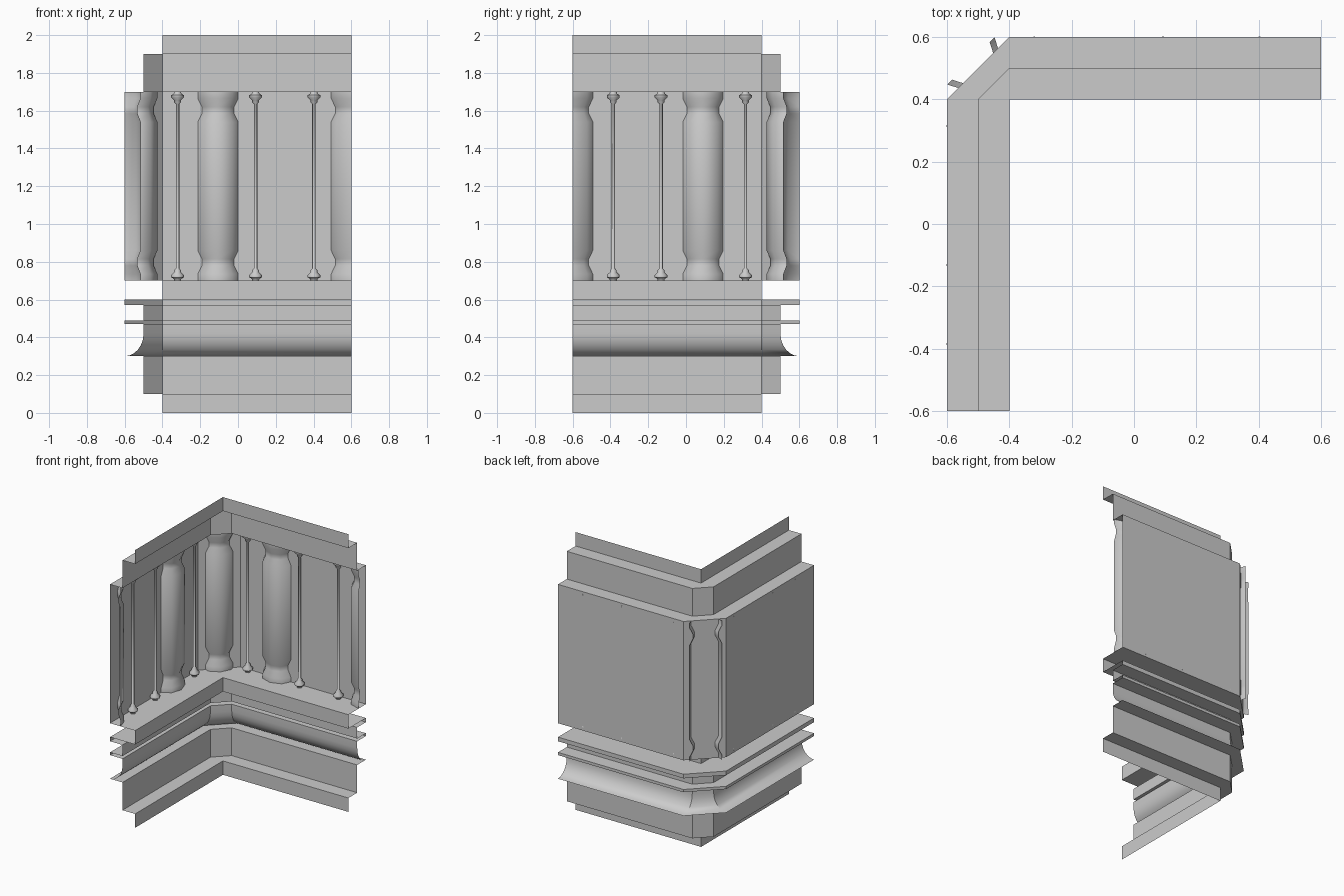
import bpy, bmesh, math
from math import sin, cos, pi
from mathutils import Vector

old = bpy.data.objects.get("Cube")
if old:
    bpy.data.objects.remove(old)

# Single grey stone material
stone = bpy.data.materials.new("grey_stone")
stone.use_nodes = True
GREY = (0.6, 0.6, 0.6, 1)
stone.diffuse_color = GREY
stone.node_tree.nodes["Principled BSDF"].inputs["Base Color"].default_value = GREY


def grid_object(name, rows, angle, closed=False):
    """Skin rows of points into a sheet, smoothed below the given angle."""
    bm = bmesh.new()
    vrows = [[bm.verts.new(p) for p in row] for row in rows]
    for a, b in zip(vrows, vrows[1:]):
        n = len(a)
        for i in range(n if closed else n - 1):
            j = (i + 1) % n
            bm.faces.new((a[i], b[i], b[j], a[j]))
    bmesh.ops.remove_doubles(bm, verts=bm.verts, dist=1e-5)
    bmesh.ops.dissolve_degenerate(bm, edges=bm.edges, dist=1e-5)
    mesh = bpy.data.meshes.new(name)
    bm.to_mesh(mesh)
    bm.free()
    mesh.materials.append(stone)
    obj = bpy.data.objects.new(name, mesh)
    bpy.context.collection.objects.link(obj)
    bpy.ops.object.select_all(action='DESELECT')
    obj.select_set(True)
    bpy.context.view_layer.objects.active = obj
    bpy.ops.object.shade_smooth_by_angle(angle=math.radians(angle))
    return obj


# Moulded wall sheet: (depth behind the inner corner, height), swept round the corner
INNER, END = 0.4, 0.6
cove = [(0.1 + 0.1 * (1 - cos(a)), 0.42 - 0.12 * sin(a))
        for a in (i * pi / 12 for i in range(7))]
profile = [(0, 2), (0, 1.9), (0.1, 1.9), (0.1, 1.7), (0.2, 1.7), (0.2, 0.7),
           (0, 0.7), (0, 0.6), (0.2, 0.6), (0.2, 0.57), (0.1, 0.57), (0.1, 0.49),
           (0.2, 0.49), (0.2, 0.47), (0.1, 0.47)] + cove + [
           (0.1, 0.3), (0.1, 0.1), (0, 0.1), (0, 0)]
rows = [[(-INNER - d, -END, z), (-INNER - d, INNER, z),
         (-INNER, INNER + d, z), (END, INNER + d, z)] for d, z in profile]
grid_object("corner_wall", rows, 30)


def turned(name, half, centre, facing, start, stop, steps, depth):
    """Turn a profile mirrored about mid height, over part of a circle."""
    prof = half + [(r, 2.4 - z) for r, z in reversed(half)]
    f = Vector((cos(facing), sin(facing), 0))
    t = Vector((-f.y, f.x, 0))
    c = Vector((*centre, 0))
    closed = stop - start > 1.9 * pi
    count = steps if closed else steps + 1
    angles = [start + (stop - start) * i / steps for i in range(count)]
    rows = [[c + t * (r * cos(a)) + f * (r * depth * sin(a)) + Vector((0, 0, z))
             for a in angles] for r, z in prof]
    return grid_object(name, rows, 50, closed)


# Half-round columns: one per side, one in the corner, a cut one at each end
COLUMN = [(0.107, 1.7), (0.107, 1.665), (0.085, 1.62), (0.085, 1.585), (0.107, 1.54)]
BACK, RIGHT = -pi / 2, 0
turned("back_column", COLUMN, (-0.106, END), BACK, 0, pi, 4, 0.8)
turned("side_column", COLUMN, (-END, 0.09), RIGHT, 0, pi, 4, 0.8)
turned("corner_column", COLUMN, (-0.523, 0.523), -pi / 4, 0, pi, 4, 0.8)
turned("back_end_column", COLUMN, (END, END), BACK, pi / 2, pi, 2, 0.8)
turned("side_end_column", COLUMN, (-END, -END), RIGHT, 0, pi / 2, 2, 0.8)

# Slim rods with turned finials
ROD = [(0.018, 1.7), (0.02, 1.69), (0.034, 1.682), (0.034, 1.67), (0.018, 1.655),
       (0.018, 1.645), (0.009, 1.635)]
for i, x in enumerate((-0.32, 0.093, 0.402)):
    turned(f"back_rod_{i + 1}", ROD, (x, 0.568), BACK, 0, 2 * pi, 8, 1)
for i, y in enumerate((0.315, -0.132, -0.385)):
    turned(f"side_rod_{i + 1}", ROD, (-0.568, y), RIGHT, 0, 2 * pi, 8, 1)
